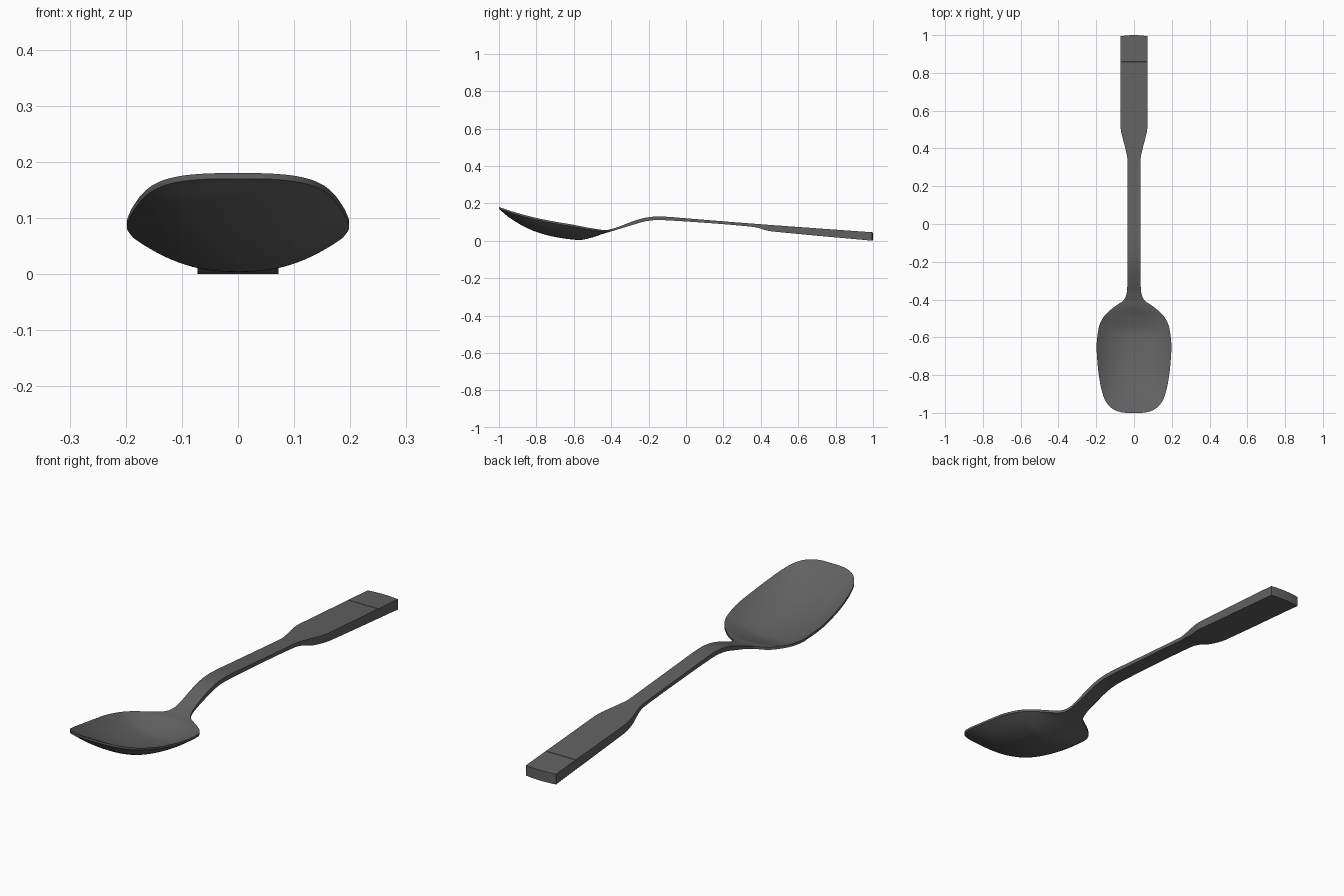
import bpy, bmesh, math

if "Cube" in bpy.data.objects:
    bpy.data.objects.remove(bpy.data.objects["Cube"])


def smooth_curve(pts):
    """Monotone cubic interpolation through (y, value) points."""
    n = len(pts)
    s = [(pts[i + 1][1] - pts[i][1]) / (pts[i + 1][0] - pts[i][0]) for i in range(n - 1)]
    m = [s[0]] + [2 * a * b / (a + b) if a * b > 0 else 0 for a, b in zip(s, s[1:])] + [s[-1]]

    def f(y):
        i = 0
        while i < n - 2 and y > pts[i + 1][0]:
            i += 1
        h = pts[i + 1][0] - pts[i][0]
        t = min(1, max(0, (y - pts[i][0]) / h))
        return ((2*t**3 - 3*t*t + 1) * pts[i][1] + (t**3 - 2*t*t + t) * h * m[i]
                + (3*t*t - 2*t**3) * pts[i + 1][1] + (t**3 - t*t) * h * m[i + 1])
    return f


# Outline half width, rim height and underside height along the length
width = smooth_curve([(-1, .04), (-.997, .065), (-.985, .102), (-.96, .135), (-.92, .159),
                      (-.85, .178), (-.75, .192), (-.65, .198), (-.55, .187), (-.5, .166),
                      (-.46, .13), (-.43, .092), (-.415, .068), (-.4, .052), (-.38, .042),
                      (-.34, .036), (-.3, .035), (.34, .035), (.4, .046), (.45, .059),
                      (.5, .07), (.53, .072), (1, .072)])
rim = smooth_curve([(-1, .18), (-.9, .148), (-.8, .122), (-.7, .102), (-.6, .085),
                    (-.5, .066), (-.43, .057), (-.38, .068), (-.3, .098), (-.25, .115),
                    (-.2, .126), (-.15, .13), (-.1, .128), (0, .12), (.35, .092), (1, .045)])
under = smooth_curve([(-1, .17), (-.95, .128), (-.9, .095), (-.85, .068), (-.8, .047),
                      (-.7, .02), (-.6, .006), (-.57, .004), (-.5, .018), (-.45, .035),
                      (-.4, .05), (-.3, .08), (-.2, .107), (-.15, .111), (-.1, .109),
                      (0, .103), (.33, .077), (.38, .07), (.44, .053), (.5, .046), (1, 0)])


def spread(a, b, n, power=1):
    return [a + (b - a) * (i / n) ** power for i in range(n)]


# Stations: tip, bowl and neck, shaft, shoulder, grip with a fine seam
stations = (spread(-1, -.92, 14, 2) + spread(-.92, -.3, 60) + spread(-.3, .34, 24)
            + spread(.34, .53, 18) + [.53, .7, .8575, .859, .8605, .95, 1])
N = 28
us = [math.sin(math.pi / 2 * (2 * i / N - 1)) for i in range(N + 1)]

bm = bmesh.new()
rings = []
for y in stations:
    w, r, b = width(y), rim(y), under(y)
    k = min(1, max(0, (y + .46) / .1))
    k = k * k * (3 - 2 * k)
    depth = max(0, r - b - .015) * (1 - k)
    edge = (r - b) * k + min(.01, r - b) * (1 - k)
    groove = .003 if y == .859 else 0
    top, bottom = [], []
    for u in us:
        p = abs(u) ** 2.3
        yy = y - .006 * u * u * (y == 1)
        top.append(bm.verts.new((w * u, yy, r - depth * (1 - p) - groove)))
        bottom.append(bm.verts.new((w * u, yy, b + (r - edge - b) * p)))
    rings.append(top + bottom[::-1])

# Skin the stations and close both ends
M = len(rings[0])
for a, b in zip(rings, rings[1:]):
    for i in range(M):
        j = (i + 1) % M
        bm.faces.new((a[i], a[j], b[j], b[i]))
for ring in (rings[0], rings[-1]):
    for i in range(N):
        bm.faces.new((ring[i], ring[i + 1], ring[M - 2 - i], ring[M - 1 - i]))
bmesh.ops.recalc_face_normals(bm, faces=bm.faces)

mesh = bpy.data.meshes.new("spoon")
bm.to_mesh(mesh)
bm.free()
spoon = bpy.data.objects.new("spoon", mesh)
bpy.context.collection.objects.link(spoon)

# Dark steel colour
mat = bpy.data.materials.new("dark_steel")
mat.diffuse_color = (.12, .12, .12, 1)
mat.use_nodes = True
mat.node_tree.nodes["Principled BSDF"].inputs["Base Color"].default_value = mat.diffuse_color
mesh.materials.append(mat)

bpy.context.view_layer.objects.active = spoon
spoon.select_set(True)
bpy.ops.object.shade_smooth_by_angle(angle=math.radians(35))
